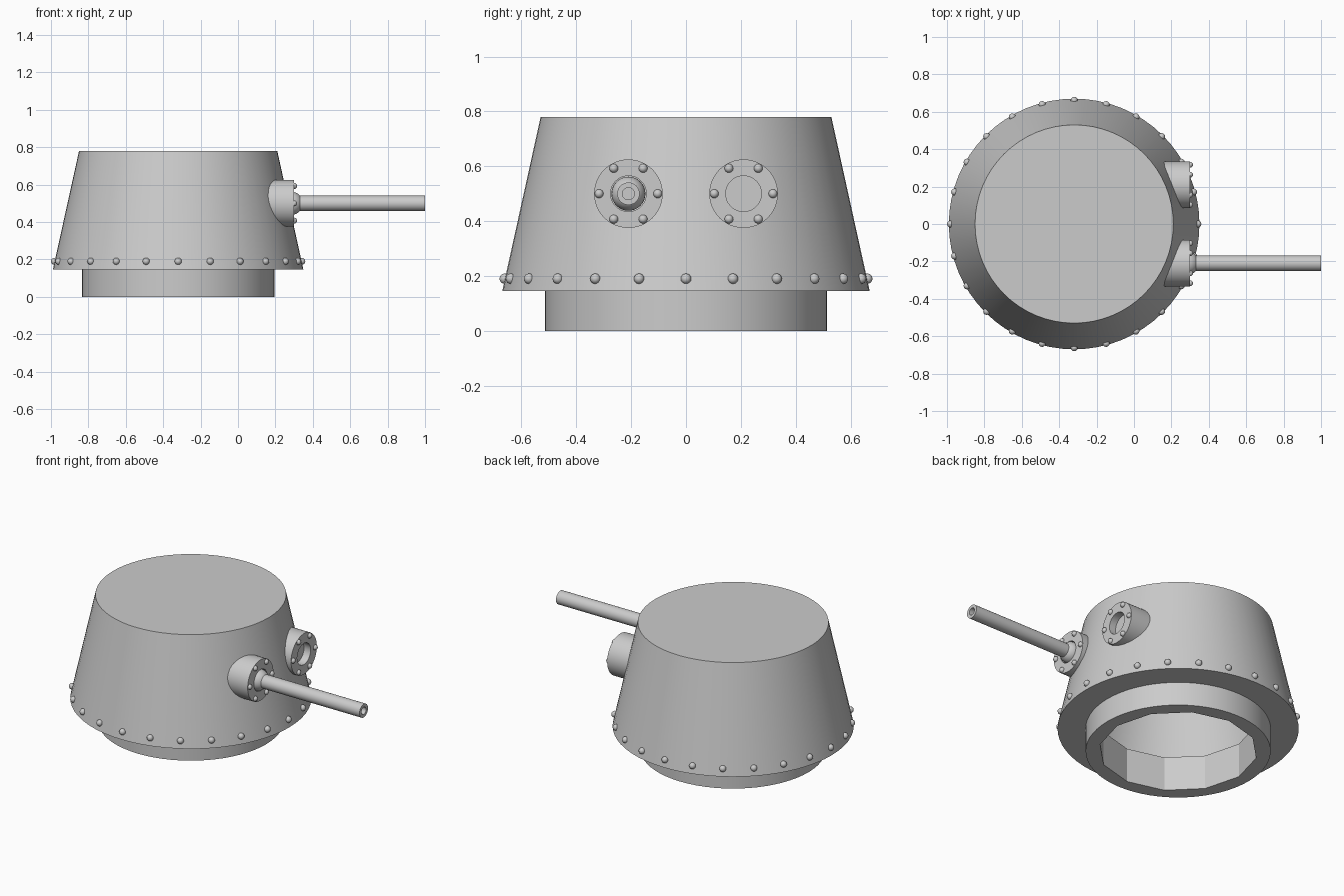
import bpy, bmesh, math
from mathutils import Matrix, Vector

cube = bpy.data.objects.get("Cube")
if cube:
    bpy.data.objects.remove(cube, do_unlink=True)

CX = -0.32                      # turret axis
GUN_Z = 0.5
SIDE = 0.21                     # sideways offset of both ports

grey = bpy.data.materials.new("plain grey")
grey.use_nodes = True
grey.diffuse_color = (0.6, 0.6, 0.6, 1)
grey.node_tree.nodes["Principled BSDF"].inputs["Base Color"].default_value = (0.6, 0.6, 0.6, 1)

UPRIGHT = Matrix.Translation((CX, 0, 0))


def sideways(y):
    """Matrix that lays the local z axis along +x at a port."""
    return Matrix.Translation((0, y, GUN_Z)) @ Matrix.Rotation(math.pi / 2, 4, "Y")


def finish(name, bm, angle=25):
    mesh = bpy.data.meshes.new(name)
    bm.to_mesh(mesh)
    bm.free()
    mesh.materials.append(grey)
    obj = bpy.data.objects.new(name, mesh)
    bpy.context.collection.objects.link(obj)
    smooth(obj, angle)
    return obj


def smooth(obj, angle=25):
    bpy.ops.object.select_all(action="DESELECT")
    obj.select_set(True)
    bpy.context.view_layer.objects.active = obj
    bpy.ops.object.shade_smooth_by_angle(angle=math.radians(angle))


def lathe(name, profile, matrix, sides=64):
    """Closed solid turned from (radius, height) points, capped at both ends."""
    bm = bmesh.new()
    rings = []
    for r, h in profile:
        rings.append([bm.verts.new((r * math.cos(a), r * math.sin(a), h))
                      for a in (2 * math.pi * i / sides for i in range(sides))])
    for low, high in zip(rings, rings[1:]):
        for i in range(sides):
            j = (i + 1) % sides
            bm.faces.new((low[i], low[j], high[j], high[i]))
    bm.faces.new(rings[0][::-1])
    bm.faces.new(rings[-1])
    bmesh.ops.recalc_face_normals(bm, faces=bm.faces)
    bm.transform(matrix)
    return finish(name, bm)


def cut(obj, cutter):
    mod = obj.modifiers.new("cut", "BOOLEAN")
    mod.operation = "DIFFERENCE"
    mod.solver = "EXACT"
    mod.object = cutter
    bpy.context.view_layer.objects.active = obj
    bpy.ops.object.modifier_apply(modifier=mod.name)
    bpy.data.objects.remove(cutter, do_unlink=True)
    smooth(obj)


def rivets(name, places, radius):
    bm = bmesh.new()
    for p in places:
        bmesh.ops.create_uvsphere(bm, u_segments=12, v_segments=8, radius=radius,
                                  matrix=Matrix.Translation(p))
    return finish(name, bm, 60)


# Hollow turret with its turning ring and twelve-sided opening
turret = lathe("turret_body", [(0.514, 0), (0.514, 0.145), (0.67, 0.145), (0.53, 0.78)], UPRIGHT)
cut(turret, lathe("cavity_cutter", [(0.59, 0.21), (0.475, 0.72)], UPRIGHT))
cut(turret, lathe("opening_cutter", [(0.44, -0.1), (0.44, 0.3)], UPRIGHT, 12))

# Row of rivets around the skirt
rivets("skirt_rivets",
       [Vector((CX + 0.661 * math.cos(a), 0.661 * math.sin(a), 0.19))
        for a in (math.tau * i / 24 for i in range(24))], 0.019)

# Two round ports, each with a recess and a ring of bolts
for label, y in (("right", -SIDE), ("left", SIDE)):
    lathe(label + "_port",
          [(0.125, 0.15), (0.125, 0.3), (0.065, 0.3), (0.065, 0.255)], sideways(y), 48)
    rivets(label + "_port_bolts",
           [Vector((0.3, y + 0.107 * math.cos(a), GUN_Z + 0.107 * math.sin(a)))
            for a in (math.tau * i / 6 for i in range(6))], 0.016)

# Ball mount and bored barrel
bm = bmesh.new()
bmesh.ops.create_uvsphere(bm, u_segments=24, v_segments=16, radius=0.062,
                          matrix=Matrix.Translation((0.285, -SIDE, GUN_Z)))
finish("gun_ball", bm, 60)
lathe("gun_barrel",
      [(0.041, 0.28), (0.041, 1.0), (0.022, 1.0), (0.022, 0.88)], sideways(-SIDE), 32)
